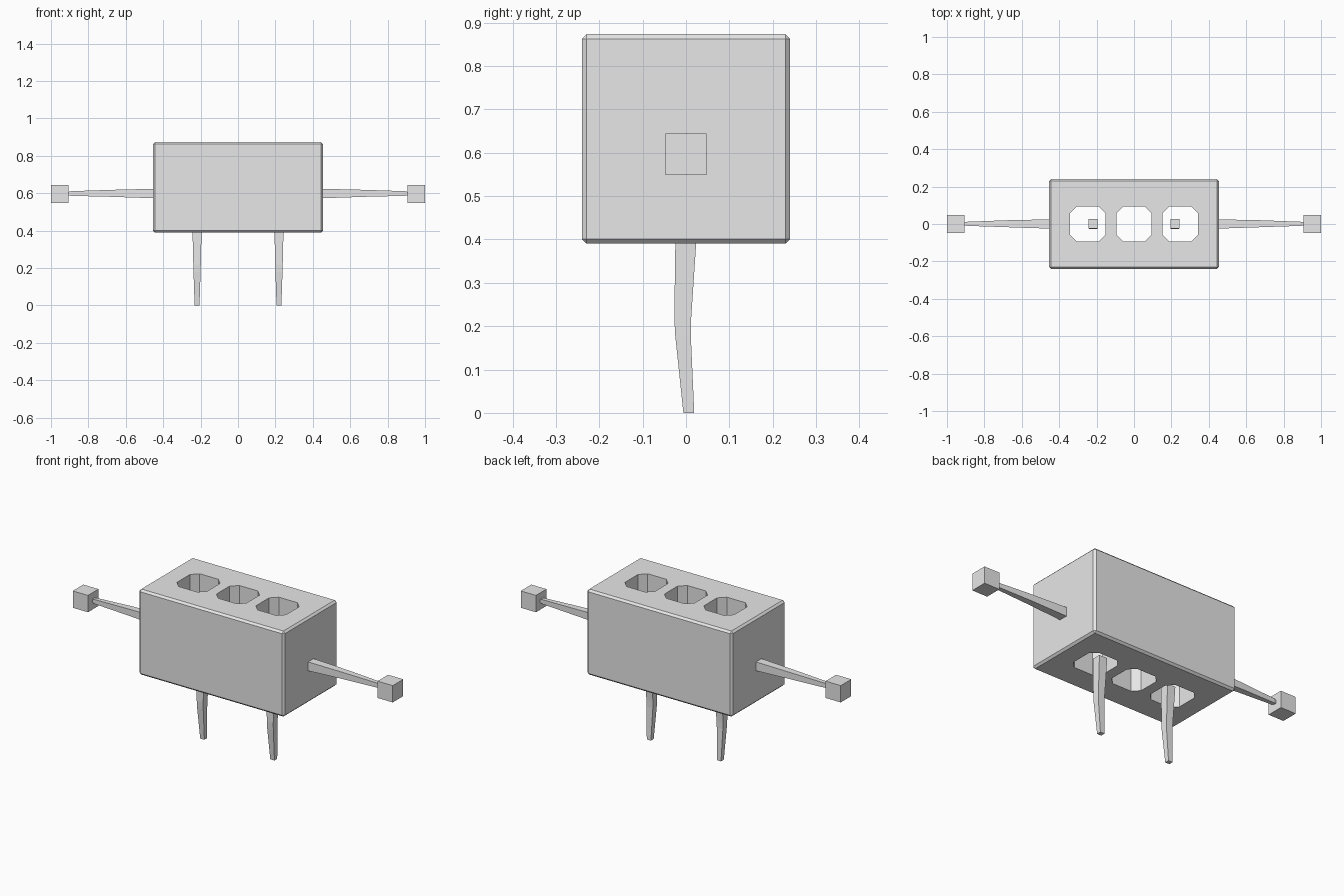
import bpy, bmesh
from mathutils import Vector

if "Cube" in bpy.data.objects:
    bpy.data.objects.remove(bpy.data.objects["Cube"])

concrete = bpy.data.materials.new("concrete_grey")
concrete.diffuse_color = (0.8, 0.8, 0.8, 1)
concrete.use_nodes = True
concrete.node_tree.nodes["Principled BSDF"].inputs["Base Color"].default_value = concrete.diffuse_color


def finish(name, bm):
    bmesh.ops.recalc_face_normals(bm, faces=bm.faces)
    me = bpy.data.meshes.new(name)
    bm.to_mesh(me)
    bm.free()
    me.materials.append(concrete)
    ob = bpy.data.objects.new(name, me)
    bpy.context.collection.objects.link(ob)
    return ob


def box(name, lo, hi, bevel=0):
    lo, hi = Vector(lo), Vector(hi)
    bm = bmesh.new()
    bmesh.ops.create_cube(bm, size=1)
    for v in bm.verts:
        v.co = (lo + hi) / 2 + v.co * (hi - lo)
    if bevel:
        bmesh.ops.bevel(bm, geom=bm.edges[:], offset=bevel, segments=1,
                        affect='EDGES', profile=0.5)
    return finish(name, bm)


def loft(name, rings):
    """Capped skin through rings that share a vertex count."""
    bm = bmesh.new()
    loops = [[bm.verts.new(p) for p in r] for r in rings]
    n = len(loops[0])
    for a, b in zip(loops, loops[1:]):
        for i in range(n):
            j = (i + 1) % n
            bm.faces.new((a[i], a[j], b[j], b[i]))
    bm.faces.new(loops[0])
    bm.faces.new(loops[-1])
    return finish(name, bm)


def rect(a0, a1, b0, b1):
    return [(a0, b0), (a1, b0), (a1, b1), (a0, b1)]


# Block body with chamfered edges and three octagonal through holes
body = box("block_body", (-0.455, -0.24, 0.39), (0.455, 0.24, 0.873), 0.011)
h, c = 0.094, 0.058
octagon = [(h, -c), (h, c), (c, h), (-c, h), (-h, c), (-h, -c), (-c, -h), (c, -h)]
for i in (-1, 0, 1):
    cutter = loft("hole_cutter", [[(x + 0.247 * i, y, z) for x, y in octagon]
                                  for z in (0.3, 1.0)])
    cutter.hide_render = True
    mod = body.modifiers.new("hole", 'BOOLEAN')
    mod.operation = 'DIFFERENCE'
    mod.solver = 'EXACT'
    mod.object = cutter
    bpy.context.view_layer.objects.active = body
    bpy.ops.object.modifier_apply(modifier=mod.name)
    bpy.data.objects.remove(cutter)

# Arm sections: distance out, y range, z range
arm = [(0.44, -0.025, 0.025, 0.573, 0.624),
       (0.68, -0.017, 0.020, 0.581, 0.618),
       (0.89, -0.010, 0.012, 0.586, 0.611),
       (0.91, -0.006, 0.008, 0.590, 0.606)]
# Leg sections: height, half width, y range
leg = [(0.43, 0.025, -0.024, 0.026),
       (0.22, 0.020, -0.027, 0.012),
       (0.18, 0.019, -0.025, 0.011),
       (0.0, 0.013, -0.006, 0.019)]

for side, s in (("left", -1), ("right", 1)):
    loft(side + "_arm", [[(s * x, y, z) for y, z in rect(*r)] for x, *r in arm])
    box(side + "_hand", (s * 0.9525 - 0.0475, -0.047, 0.549),
        (s * 0.9525 + 0.0475, 0.047, 0.644))
    loft(side + "_leg", [[(s * 0.219 + x, y, z) for x, y in rect(-w, w, y0, y1)]
                         for z, w, y0, y1 in leg])
